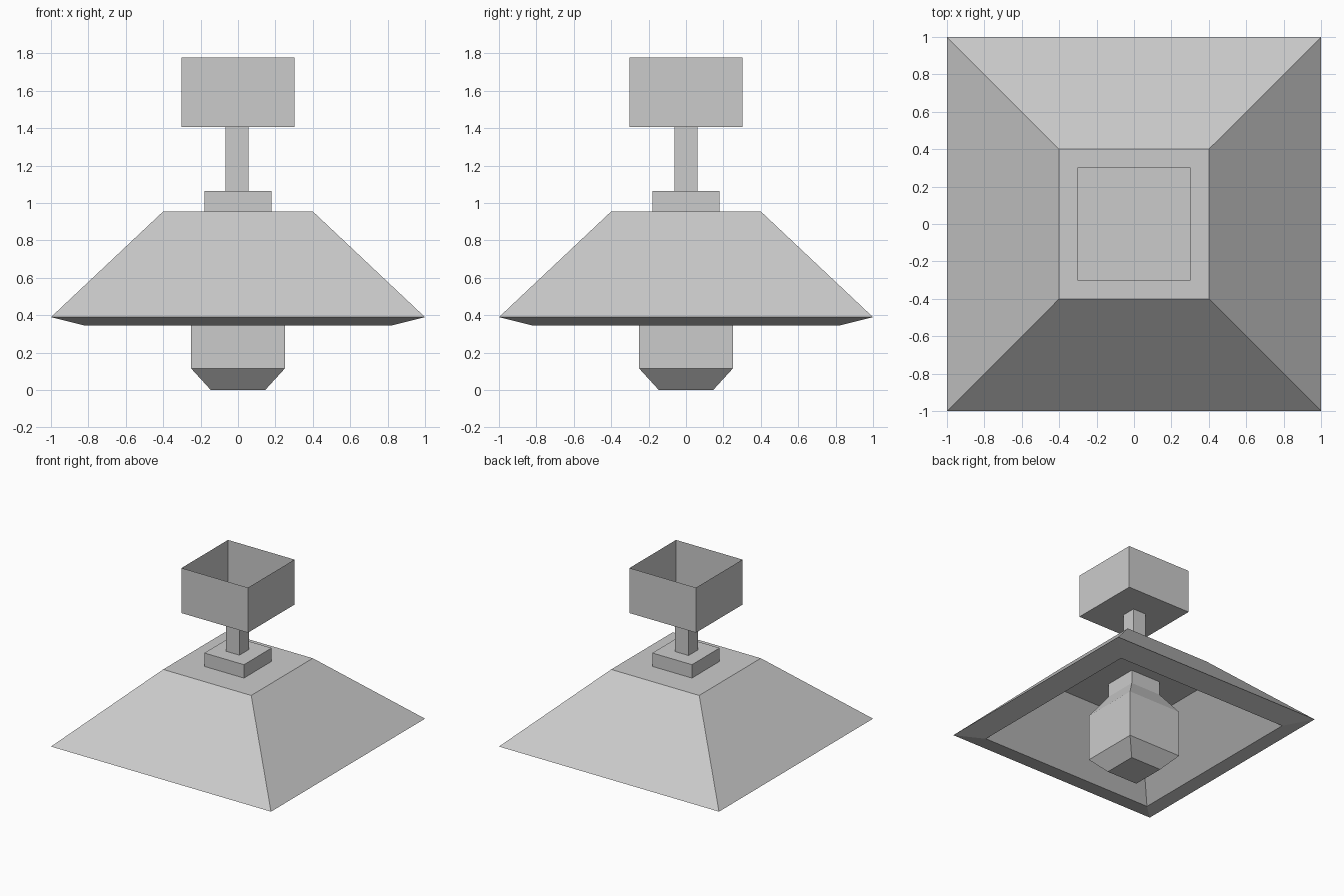
import bpy

# Remove the default cube only
cube = bpy.data.objects.get("Cube")
if cube:
    bpy.data.objects.remove(cube, do_unlink=True)

# One plain grey for the whole lamp
grey = bpy.data.materials.new("light_grey")
grey.use_nodes = True
GREY = (0.6, 0.6, 0.6, 1)
grey.diffuse_color = GREY
grey.node_tree.nodes["Principled BSDF"].inputs["Base Color"].default_value = GREY


def square_loft(name, profile, start_cap=True, end_cap=True, closed=False, x=0):
    """Loft square rings given as (half_width, z), listed so faces point outward."""
    corners = [(-1, -1), (1, -1), (1, 1), (-1, 1)]
    verts = [(x + sx * h, sy * h, z) for h, z in profile for sx, sy in corners]
    faces = []
    for r in range(len(profile) - 1):
        a, b = r * 4, r * 4 + 4
        for i in range(4):
            j = (i + 1) % 4
            faces.append((a + i, a + j, b + j, b + i))
    if start_cap:
        faces.append((3, 2, 1, 0))
    if end_cap:
        last = len(verts) - 4
        faces.append(tuple(last + i for i in range(4)))
    mesh = bpy.data.meshes.new(name)
    mesh.from_pydata(verts, [], faces)
    mesh.materials.append(grey)
    obj = bpy.data.objects.new(name, mesh)
    bpy.context.collection.objects.link(obj)
    return obj


# Hollow pyramid shade: inner ceiling, inner wall, bevelled rim, outer wall, top
square_loft("shade", [(0.45, 0.79), (0.82, 0.345), (1.0, 0.39), (0.4, 0.955)])

# Bulb with chamfered tip, shoulder and neck reaching the shade ceiling
square_loft("bulb", [(0.145, 0), (0.25, 0.115), (0.25, 0.51), (0.14, 0.675), (0.14, 0.79)])

# Collar and stem above the shade
square_loft("collar", [(0.18, 0.955), (0.18, 1.065)])
square_loft("stem", [(0.062, 1.065), (0.062, 1.41)], x=-0.005)

# Ceiling mount: thin-walled box open at the top
square_loft("ceiling_mount", [(0.302, 1.407), (0.302, 1.777)], end_cap=False)
